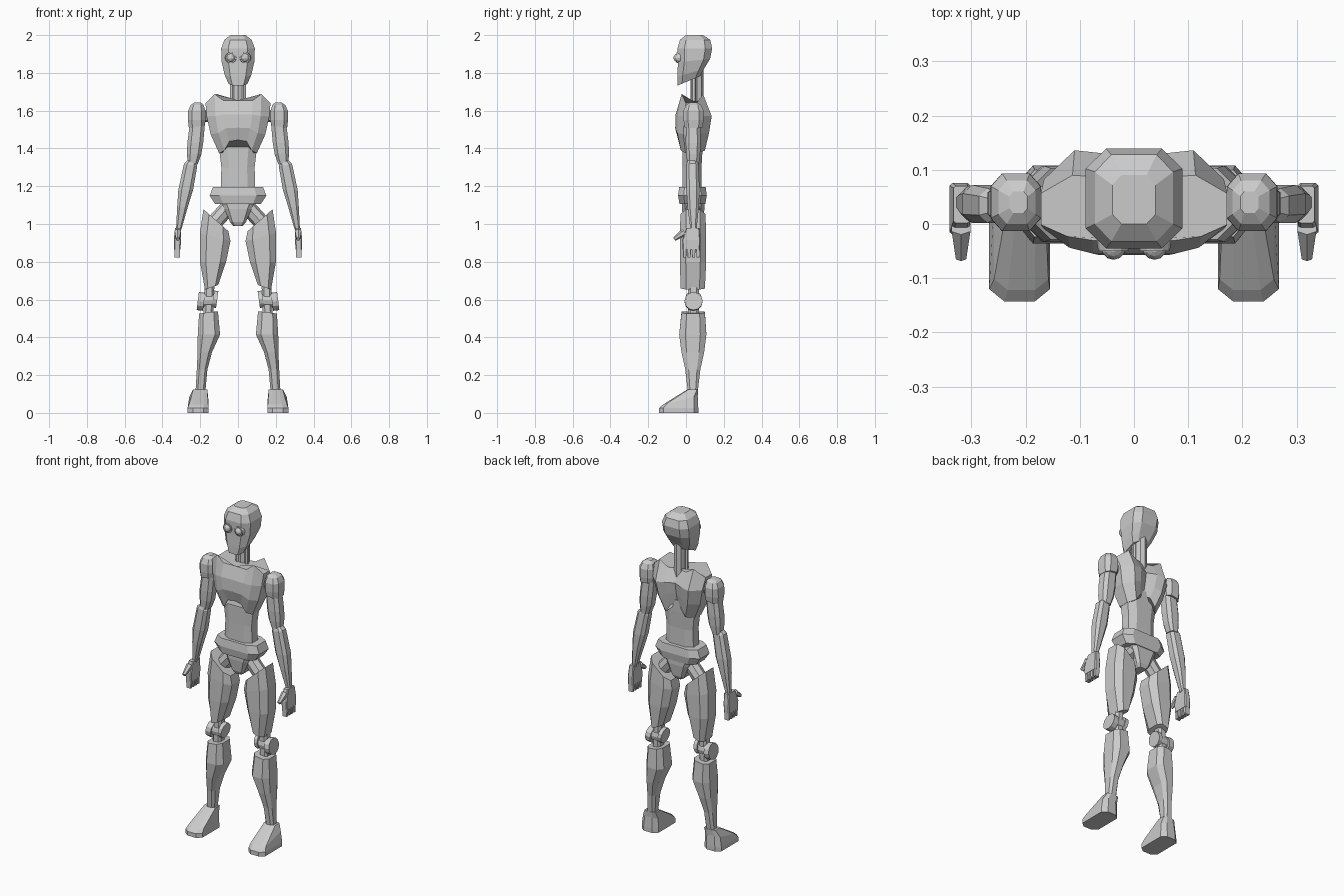
import bpy, bmesh, math
from mathutils import Vector


def finish(name, bm, mirror=False):
    bmesh.ops.recalc_face_normals(bm, faces=bm.faces)
    me = bpy.data.meshes.new(name)
    bm.to_mesh(me)
    bm.free()
    ob = bpy.data.objects.new(name, me)
    bpy.context.collection.objects.link(ob)
    if mirror:
        ob.modifiers.new("mirror", 'MIRROR').use_clip = False
    return ob


def skin(name, rings, mirror=False):
    """Bridge equal-length closed rings of points and cap both ends."""
    bm = bmesh.new()
    vs = [[bm.verts.new(p) for p in r] for r in rings]
    n = len(vs[0])
    for a, b in zip(vs, vs[1:]):
        for i in range(n):
            j = (i + 1) % n
            bm.faces.new((a[i], a[j], b[j], b[i]))
    bm.faces.new(vs[0])
    bm.faces.new(vs[-1])
    return finish(name, bm, mirror)


def loft(name, sections, cut=(0.45, 0.45), mirror=False):
    """Section: centre x, y, z, half width, half depth, slope along x, slope along y."""
    a, b = 1 - cut[0], 1 - cut[1]
    shape = [(a, -1), (1, -b), (1, b), (a, 1), (-a, 1), (-1, b), (-1, -b), (-a, -1)]
    rings = []
    for s in sections:
        x, y, z, hx, hy, sx, sy = (list(s) + [0, 0])[:7]
        rings.append([(x + u * hx, y + v * hy, z + sx * u * hx + sy * v * hy) for u, v in shape])
    return skin(name, rings, mirror)


def tube(name, p0, p1, r0, r1, sides=8, mirror=False):
    p0, p1 = Vector(p0), Vector(p1)
    d = p1 - p0
    m = d.to_track_quat('Z', 'Y').to_matrix().to_4x4()
    m.translation = (p0 + p1) / 2
    bm = bmesh.new()
    bmesh.ops.create_cone(bm, cap_ends=True, segments=sides, radius1=r0, radius2=r1,
                          depth=d.length, matrix=m)
    return finish(name, bm, mirror)


# Head with sloping jaw
loft("head", [
    (0, .015, 1.758, .050, .060, 0, .42),
    (0, .025, 1.800, .070, .070, 0, .30),
    (0, .042, 1.865, .087, .085, 0, .10),
    (0, .047, 1.930, .089, .092),
    (0, .048, 1.975, .072, .080),
    (0, .045, 2.000, .040, .045)], cut=(.42, .4))

# Eyes: rim plus bulging lens
tube("eye_rim", (.038, -.03, 1.88), (.038, -.05, 1.88), .031, .028, 12, True)
bm = bmesh.new()
bmesh.ops.create_uvsphere(bm, u_segments=12, v_segments=8, radius=.023)
bmesh.ops.translate(bm, verts=bm.verts, vec=(.038, -.043, 1.88))
finish("eye_lens", bm, True)

# Neck column and side rods
tube("neck", (0, .058, 1.60), (0, .058, 1.84), .034, .034, 8)
tube("neck_rod", (.030, .04, 1.60), (.030, .04, 1.80), .013, .013, 6, True)

# Chest shell: each row = half width, front y, back y, centre z, flank z, collar rise
columns = [(0, 0, 0, 0), (.45, 0, .1, 0), (.72, .06, .8, 1), (1, .24, 1, 0),
           (1, .72, 1, 0), (.66, 1, .8, 1), (.34, .97, .1, 0), (0, .84, 0, 0)]
rows = [(.100, -.035, .100, 1.445, 1.375, 0),
        (.145, -.057, .122, 1.510, 1.475, 0),
        (.166, -.055, .136, 1.580, 1.570, 0),
        (.172, -.030, .090, 1.655, 1.640, .045)]
rings = []
for w, yf, yb, zc, zs, rise in rows:
    half = [(w * fx, yf + (yb - yf) * fy, zc + (zs - zc) * fz + rise * fb)
            for fx, fy, fz, fb in columns]
    rings.append(half + [(-x, y, z) for x, y, z in half[-2:0:-1]])
skin("chest", rings)

# Waist, belt and crotch
loft("waist", [(0, .032, 1.17, .092, .050), (0, .032, 1.30, .088, .050),
               (0, .034, 1.40, .100, .054), (0, .036, 1.47, .095, .054)])
loft("belt", [(0, .034, 1.105, .120, .068), (0, .034, 1.150, .150, .076),
              (0, .034, 1.197, .132, .070)], cut=(.35, .4))
loft("crotch", [(0, .038, 1.12, .092, .060), (0, .038, 1.08, .072, .060),
                (0, .038, 1.01, .042, .050), (0, .038, .990, .025, .040)], cut=(.3, .3))

# Hip links
tube("hip_link", (.055, .038, 1.085), (.145, .038, .985), .042, .042, 8, True)

# Shoulders and arms
loft("shoulder", [(.218, .040, 1.515, .042, .048, -.15), (.218, .040, 1.550, .047, .053),
                  (.218, .040, 1.600, .046, .053), (.216, .040, 1.630, .034, .040),
                  (.213, .040, 1.643, .017, .020)], mirror=True)
tube("shoulder_axle", (.13, .04, 1.57), (.21, .04, 1.57), .03, .03, 8, True)
loft("upper_arm", [(.215, .038, 1.530, .040, .038), (.226, .038, 1.430, .042, .040),
                   (.232, .038, 1.370, .038, .037), (.240, .038, 1.315, .026, .030)], mirror=True)
loft("forearm", [(.243, .034, 1.345, .015, .020), (.251, .034, 1.312, .035, .032, .2),
                 (.277, .037, 1.180, .039, .035), (.294, .038, 1.090, .028, .030),
                 (.314, .040, .970, .014, .016)], mirror=True)

# Hands with four fingers and a thumb
loft("palm", [(.322, .028, .865, .018, .046), (.321, .028, .915, .019, .048),
              (.318, .036, .980, .015, .034)], cut=(.3, .1), mirror=True)
for i in range(4):
    loft(f"finger_{i + 1}", [(.322, -.007 + i * .0235, .822, .014, .008),
                             (.322, -.007 + i * .0235, .875, .016, .010)],
         cut=(.2, .2), mirror=True)
tube("thumb", (.319, -.008, .958), (.319, -.062, .920), .020, .011, 6, True)

# Legs
loft("thigh", [(.117, .037, 1.020, .066, .066, .88), (.121, .037, .930, .081, .070, .25),
               (.132, .037, .800, .069, .070), (.140, .036, .665, .035, .064, -.35)],
     mirror=True)
tube("knee_hub", (.120, .040, .595), (.190, .040, .595), .038, .038, 12, True)
tube("knee_disc_outer", (.180, .040, .588), (.213, .040, .592), .048, .048, 12, True)
tube("knee_disc_inner", (.110, .040, .600), (.132, .040, .603), .045, .045, 12, True)
loft("knee_post", [(.158, .040, .50, .026, .030), (.150, .040, .70, .026, .030)], mirror=True)
loft("shin", [(.156, .038, .532, .050, .062, -.12), (.154, .036, .415, .059, .072),
              (.176, .036, .320, .038, .060), (.190, .036, .230, .028, .040),
              (.199, .036, .110, .026, .026)], mirror=True)
loft("foot", [(.211, -.039, 0, .056, .104), (.211, -.039, .025, .056, .104),
              (.208, -.030, .067, .050, .092, 0, .25), (.200, .037, .125, .037, .028)],
     cut=(.5, .22), mirror=True)
